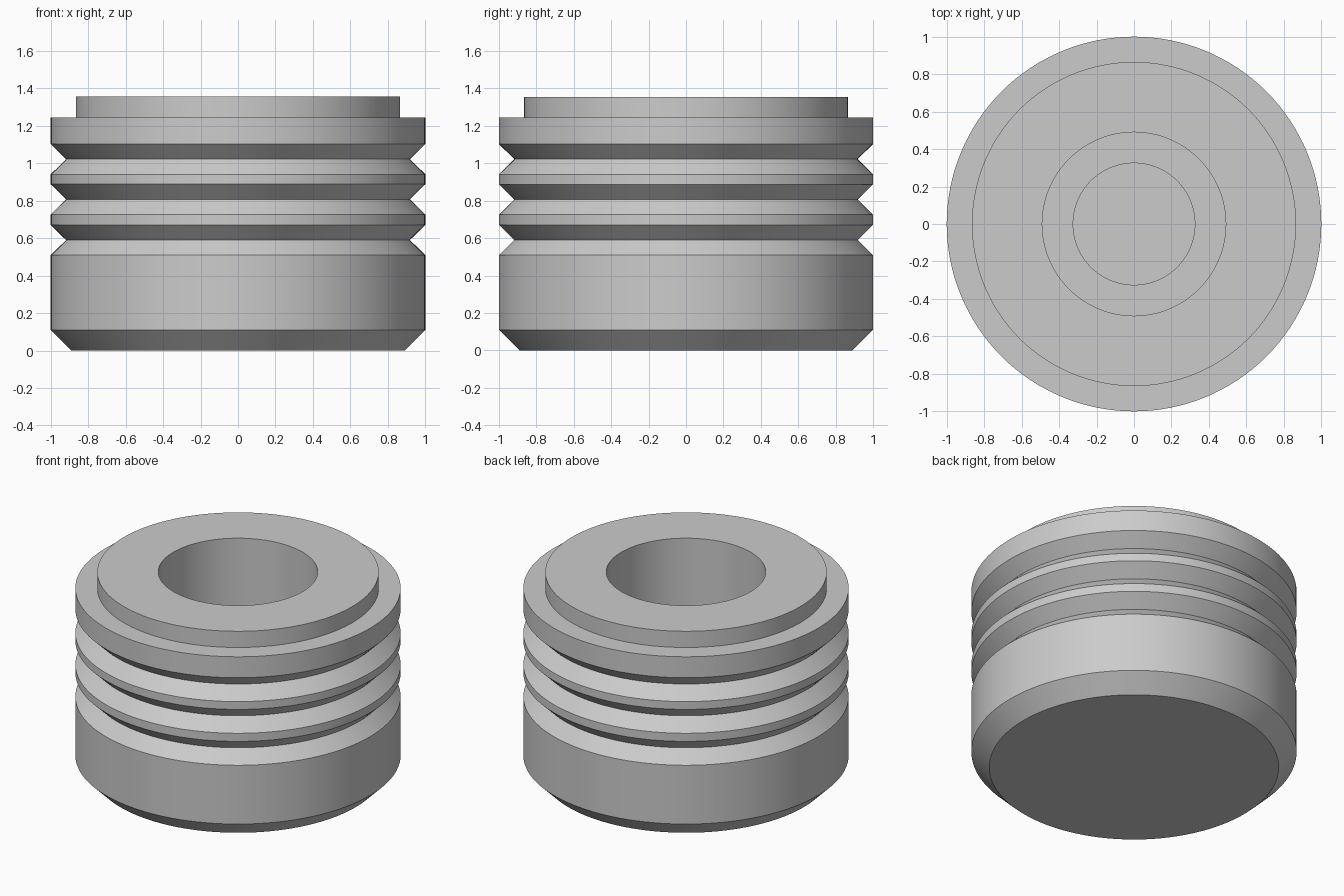
import bpy, bmesh, math

if "Cube" in bpy.data.objects:
    bpy.data.objects.remove(bpy.data.objects["Cube"])

SIDES = 128

# Outer profile (radius, height), bottom centre upwards
profile = [(0, 0), (0.89, 0), (1, 0.11)]
# Three V-shaped grooves
for z in (0.59, 0.807, 1.022):
    profile += [(1, z - 0.081), (0.918, z), (1, z + 0.081)]
# Top shoulder and raised rim
profile += [(1, 1.245), (0.865, 1.245), (0.865, 1.355)]
# Stepped blind bore
profile += [(0.49, 1.355), (0.49, 0.55), (0.325, 0.55), (0.325, 0.22), (0, 0.22)]

# Revolve the profile around z
bm = bmesh.new()
verts = [bm.verts.new((r, 0, z)) for r, z in profile]
edges = [bm.edges.new(pair) for pair in zip(verts, verts[1:])]
bmesh.ops.spin(bm, geom=verts + edges, cent=(0, 0, 0), axis=(0, 0, 1),
               angle=2 * math.pi, steps=SIDES, use_merge=True)
bmesh.ops.remove_doubles(bm, verts=bm.verts, dist=1e-4)
bmesh.ops.recalc_face_normals(bm, faces=bm.faces)

mesh = bpy.data.meshes.new("grooved_plug")
bm.to_mesh(mesh)
bm.free()
plug = bpy.data.objects.new("grooved_plug", mesh)
bpy.context.collection.objects.link(plug)

# Smooth round walls, crisp edges
bpy.context.view_layer.objects.active = plug
plug.select_set(True)
bpy.ops.object.shade_smooth_by_angle(angle=math.radians(25))
